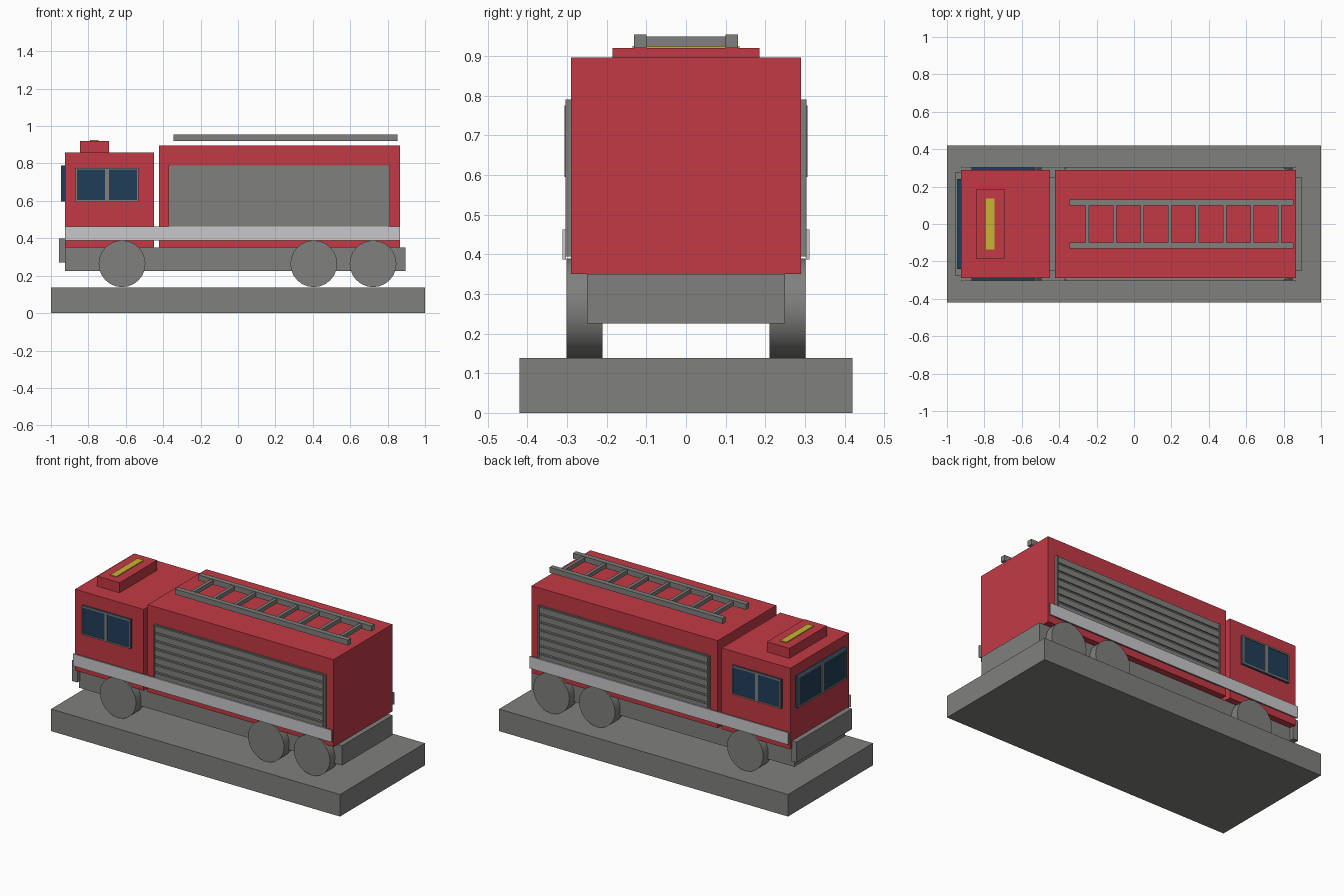
import bpy
import bmesh
import math
from mathutils import Matrix

cube = bpy.data.objects.get("Cube")
if cube:
    bpy.data.objects.remove(cube, do_unlink=True)


def make_material(name, rgb):
    mat = bpy.data.materials.new(name)
    mat.use_nodes = True
    colour = (*rgb, 1.0)
    mat.diffuse_color = colour
    mat.node_tree.nodes["Principled BSDF"].inputs["Base Color"].default_value = colour
    return mat


GREY = make_material("mid grey", (0.215, 0.22, 0.21))
RED = make_material("red paint", (0.54, 0.042, 0.058))
SILVER = make_material("light grey", (0.58, 0.58, 0.6))
BLUE = make_material("dark blue glass", (0.0144, 0.048, 0.098))
YELLOW = make_material("yellow", (0.58, 0.456, 0.032))


def add_object(name, bm, mat):
    bmesh.ops.recalc_face_normals(bm, faces=bm.faces)
    mesh = bpy.data.meshes.new(name)
    bm.to_mesh(mesh)
    bm.free()
    mesh.materials.append(mat)
    obj = bpy.data.objects.new(name, mesh)
    bpy.context.collection.objects.link(obj)
    return obj


def boxes(name, mat, *ranges):
    """One object made of boxes, each given as (x range, y range, z range)."""
    bm = bmesh.new()
    for spans in ranges:
        centre = [(a + b) / 2 for a, b in spans]
        size = [abs(b - a) for a, b in spans]
        bmesh.ops.create_cube(bm, size=1, matrix=Matrix.Translation(centre) @ Matrix.Diagonal((*size, 1)))
    return add_object(name, bm, mat)


def outward(side, inner, outer):
    return (side * inner, side * outer)


# Plinth, chassis and main red volumes
boxes("plinth", GREY, ((-1, 1), (-0.42, 0.42), (0, 0.138)))
boxes("chassis", GREY, ((-0.925, 0.895), (-0.25, 0.25), (0.226, 0.35)))
boxes("front_bumper", GREY, ((-0.957, -0.92), (-0.275, 0.275), (0.27, 0.398)))
boxes("cab", RED, ((-0.925, -0.45), (-0.29, 0.29), (0.35, 0.858)))
boxes("rear_body", RED, ((-0.422, 0.865), (-0.29, 0.29), (0.35, 0.896)))

# Roof beacon
boxes("beacon_housing", RED, ((-0.845, -0.69), (-0.185, 0.185), (0.855, 0.921)))
boxes("beacon_lamp", YELLOW, ((-0.79, -0.747), (-0.135, 0.135), (0.918, 0.926)))


# Window frame bars around two panes: (horizontal range, vertical range) pairs
def frame_bars(u0, u1, z0, z1, edge, post):
    mid = (u0 + u1) / 2
    return [((u0, u1), (z0, z0 + edge)), ((u0, u1), (z1 - edge, z1)),
            ((u0, u0 + edge), (z0, z1)), ((u1 - edge, u1), (z0, z1)),
            ((mid - post, mid + post), (z0, z1))]


boxes("windscreen_glass", BLUE, ((-0.943, -0.92), (-0.24, 0.24), (0.596, 0.79)))
boxes("windscreen_frame", GREY, *[((-0.947, -0.942), u, z)
      for u, z in frame_bars(-0.24, 0.24, 0.596, 0.79, 0.01, 0.01)])

for side, label in ((-1, "right"), (1, "left")):
    # Cab side windows
    boxes(f"{label}_window_glass", BLUE, ((-0.87, -0.532), outward(side, 0.285, 0.302), (0.595, 0.776)))
    boxes(f"{label}_window_frame", GREY, *[(u, outward(side, 0.3, 0.306), z)
          for u, z in frame_bars(-0.87, -0.532, 0.595, 0.776, 0.009, 0.01)])

    # Roller shutter: backing panel with raised slats
    boxes(f"{label}_shutter_panel", GREY, ((-0.37, 0.812), outward(side, 0.285, 0.296), (0.395, 0.79)))
    pitch = 0.395 / 8
    boxes(f"{label}_shutter_slats", GREY, *[
        ((-0.36, 0.802), outward(side, 0.29, 0.304),
         (0.395 + i * pitch + 0.006, 0.395 + (i + 1) * pitch - 0.006)) for i in range(8)])
    boxes(f"{label}_shutter_frame", GREY,
          ((-0.372, -0.364), outward(side, 0.285, 0.304), (0.395, 0.79)),
          ((0.806, 0.814), outward(side, 0.285, 0.304), (0.395, 0.79)))

    # Side stripe
    boxes(f"{label}_stripe", SILVER, ((-0.925, 0.865), outward(side, 0.303, 0.311), (0.387, 0.462)))

    # Wheels
    for place, x in (("front", -0.62), ("middle", 0.405), ("rear", 0.722)):
        bm = bmesh.new()
        bmesh.ops.create_cone(bm, cap_ends=True, segments=24, radius1=0.125, radius2=0.125, depth=0.09,
                              matrix=Matrix.Translation((x, side * 0.256, 0.264))
                              @ Matrix.Rotation(math.pi / 2, 4, "X"))
        wheel = add_object(f"{label}_{place}_wheel", bm, GREY)
        bpy.ops.object.select_all(action="DESELECT")
        wheel.select_set(True)
        bpy.context.view_layer.objects.active = wheel
        bpy.ops.object.shade_smooth_by_angle(angle=math.radians(35))

    # Ladder rail
    boxes(f"{label}_ladder_rail", GREY, ((-0.345, 0.853), outward(side, 0.1, 0.131), (0.92, 0.954)))

# Ladder rungs
boxes("ladder_rungs", GREY, *[((x - 0.01, x + 0.01), (-0.105, 0.105), (0.924, 0.949))
      for x in (-0.25 + 0.147 * i for i in range(8))])
